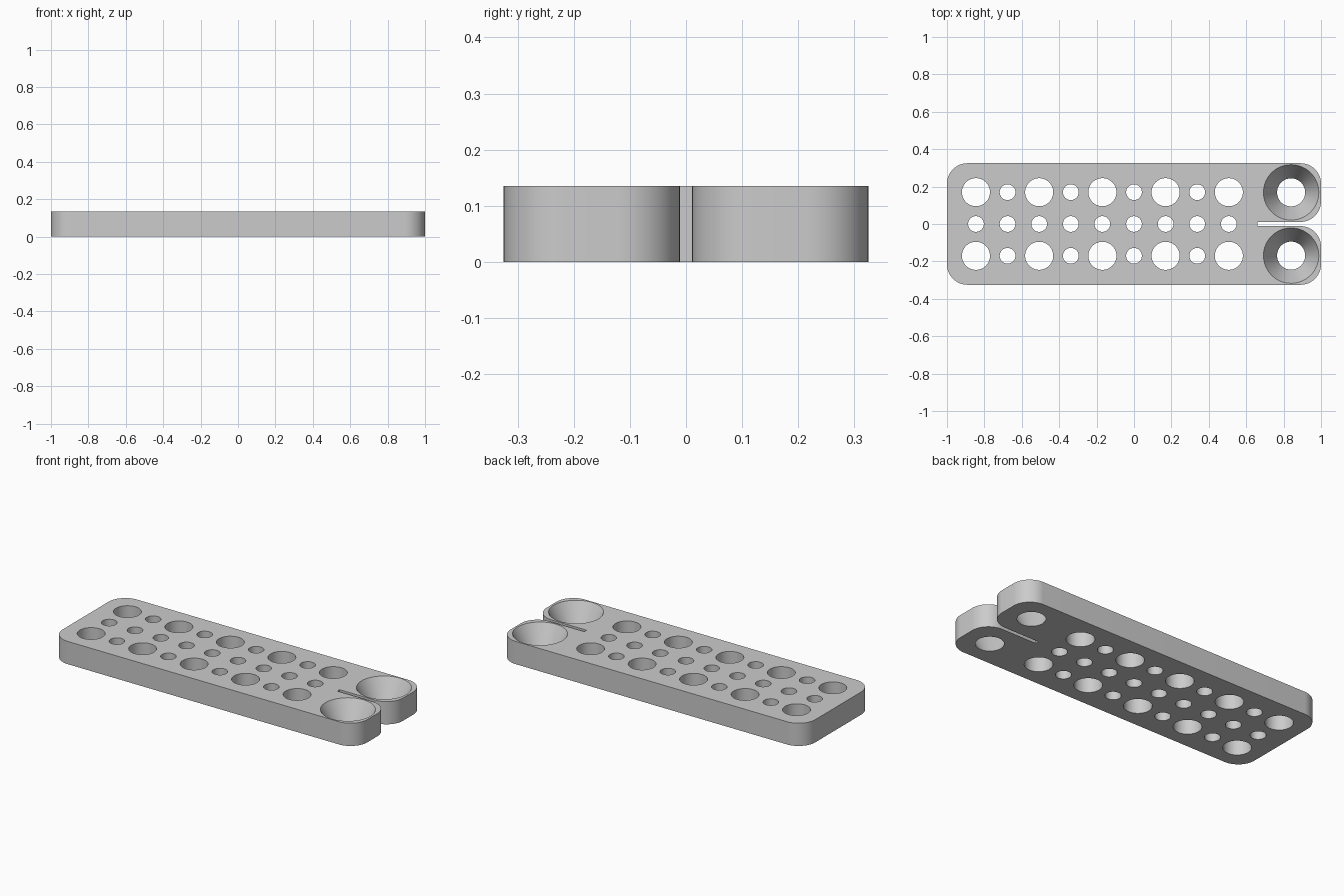
import bpy, bmesh
from math import pi, cos, sin, radians

cube = bpy.data.objects.get("Cube")
if cube:
    bpy.data.objects.remove(cube, do_unlink=True)

THICK = 0.135
HALF_W = 0.325
SLOT = 0.011          # half width of the end slot
FILLET = 0.11
PITCH = 0.169
ROW = 0.17

grey = bpy.data.materials.new("plain grey")
grey.use_nodes = True
colour = (0.6, 0.6, 0.6, 1)
grey.diffuse_color = colour
grey.node_tree.nodes["Principled BSDF"].inputs["Base Color"].default_value = colour


def arc(cx, cy, r, start, sweep, steps):
    return [(cx + r * cos(start + sweep * i / steps),
             cy + r * sin(start + sweep * i / steps)) for i in range(steps + 1)]


def circle(cx, cy, r, steps=64):
    return arc(cx, cy, r, 0, 2 * pi, steps)[:-1]


# Plate outline: rounded back corners, two rounded lobes split by a slot
def corner(x, y, quarter):
    return arc(x, y, FILLET, quarter * pi / 2, pi / 2, 16)


far, near, end = HALF_W - FILLET, SLOT + FILLET, 1 - FILLET
outline = (corner(-end, far, 1) + corner(-end, -far, 2)
           + corner(end, -far, 3) + corner(end, -near, 0)
           + [(0.66, -SLOT), (0.66, SLOT)]
           + corner(end, near, 3) + corner(end, far, 0))

# Each wall is a (bottom loop, top loop) pair
walls = [(outline, outline)]
for k in range(9):
    x = (k - 5) * PITCH
    for y in (-ROW, 0, ROW):
        hole = circle(x, y, 0.075 if k % 2 == 0 and y else 0.042)
        walls.append((hole, hole))

# Conical cups in the lobes
for y in (-0.169, 0.169):
    walls.append((circle(0.84, y, 0.075, 96), circle(0.84, y, 0.148, 96)))

# Raise the walls, then cap both sides around the holes
bm = bmesh.new()
caps = ([], [])
for loops in walls:
    rings = []
    for loop, z, cap in zip(loops, (0, THICK), caps):
        ring = [bm.verts.new((x, y, z)) for x, y in loop]
        cap += [bm.edges.new((a, b)) for a, b in zip(ring, ring[1:] + ring[:1])]
        rings.append(ring)
    low, high = rings
    for i in range(len(low)):
        bm.faces.new((low[i - 1], low[i], high[i], high[i - 1]))
for cap, up in zip(caps, (-1, 1)):
    bmesh.ops.triangle_fill(bm, use_beauty=True, edges=cap, normal=(0, 0, up))
bmesh.ops.recalc_face_normals(bm, faces=bm.faces)

mesh = bpy.data.meshes.new("perforated_plate")
bm.to_mesh(mesh)
bm.free()
mesh.materials.append(grey)
plate = bpy.data.objects.new("perforated_plate", mesh)
bpy.context.collection.objects.link(plate)

# Smooth the curved walls, keep rims sharp
bpy.ops.object.select_all(action='DESELECT')
plate.select_set(True)
bpy.context.view_layer.objects.active = plate
bpy.ops.object.shade_smooth_by_angle(angle=radians(30))
